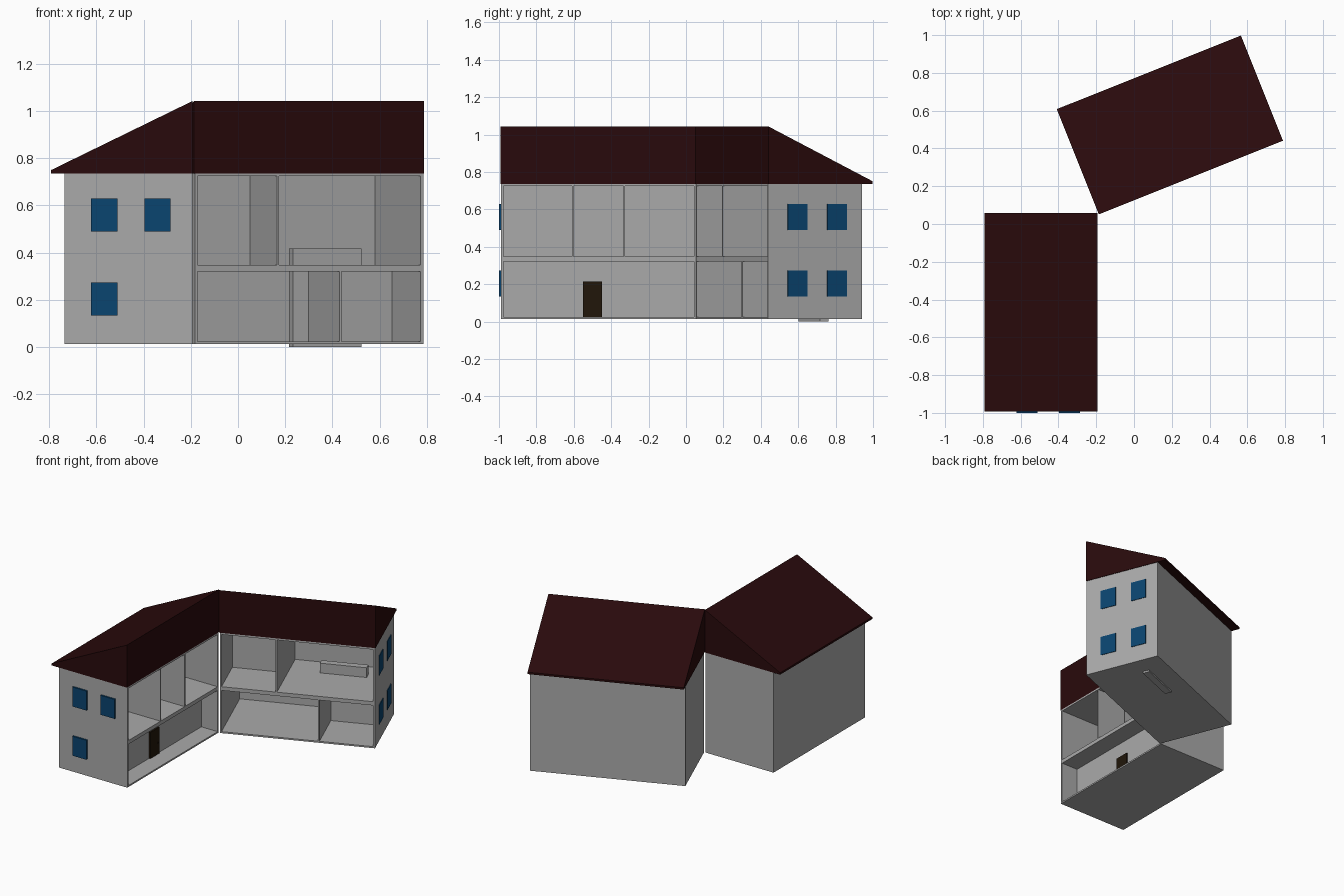
import bpy, bmesh, math
from mathutils import Vector

if "Cube" in bpy.data.objects:
    bpy.data.objects.remove(bpy.data.objects["Cube"])


def material(name, rgb):
    m = bpy.data.materials.new(name)
    m.diffuse_color = (*rgb, 1)
    m.use_nodes = True
    m.node_tree.nodes["Principled BSDF"].inputs["Base Color"].default_value = m.diffuse_color
    return m


GREY = material("wall_grey", (0.4, 0.4, 0.4))
RED = material("roof_red", (0.022, 0.003, 0.0035))
BLUE = material("window_blue", (0.003, 0.058, 0.16))
BROWN = material("door_brown", (0.015, 0.008, 0.003))

LEN = 1.05                   # wing length (u)
Z0, Z1 = 0.013, 0.736        # base and wall top
FLOOR, MID0, MID1, CEIL = 0.024, 0.321, 0.348, 0.724


class Wing:
    """Half house: u runs along the open side from the hinge, v goes into the rooms."""

    def __init__(self, name, hinge, u_dir, v_dir, depth):
        self.name, self.h, self.depth = name, Vector(hinge), depth
        self.u, self.v = Vector(u_dir), Vector(v_dir)

    def prism(self, part, u0, u1, profile, mat=GREY):
        # (v, z) profile extruded along u
        bm = bmesh.new()
        rings = []
        for u in (u0, u1):
            ring = []
            for v, z in profile:
                p = self.h + self.u * u + self.v * v
                ring.append(bm.verts.new((p.x, p.y, z)))
            rings.append(ring)
        a, b = rings
        n = len(a)
        bm.faces.new(a)
        bm.faces.new(b[::-1])
        for i in range(n):
            j = (i + 1) % n
            bm.faces.new((a[i], b[i], b[j], a[j]))
        bmesh.ops.recalc_face_normals(bm, faces=bm.faces)
        me = bpy.data.meshes.new(f"{self.name}_{part}")
        bm.to_mesh(me)
        bm.free()
        ob = bpy.data.objects.new(me.name, me)
        bpy.context.collection.objects.link(ob)
        me.materials.append(mat)
        return ob

    def box(self, part, u, v, z, mat=GREY):
        prof = [(v[0], z[0]), (v[1], z[0]), (v[1], z[1]), (v[0], z[1])]
        return self.prism(part, u[0], u[1], prof, mat)

    def shell(self):
        t, d = 0.012, self.depth
        a, b = 0.004, LEN - 0.004
        self.box("hinge_end_wall", (a, a + t), (0, d), (Z0, Z1))
        self.box("outer_end_wall", (b - t, b), (0, d), (Z0, Z1))
        self.box("back_wall", (a + t, b - t), (d - 0.02, d), (Z0, Z1))
        for part, z in (("ground_floor", (Z0, FLOOR)), ("upper_floor", (MID0, MID1)),
                        ("ceiling", (CEIL, Z1))):
            self.box(part, (a + t, b - t), (0, d - 0.02), z)
        # lean-to roof with its tall side over the open rooms
        self.prism("roof", 0, LEN, [(0, Z1), (0.6, Z1), (0.6, 0.75), (0, 1.043)], RED)

    def windows(self, spots, out):
        for v, z in spots:
            self.box("window", (LEN - 0.006, LEN + out),
                     (v, v + 0.112), (z, z + 0.14), BLUE)


LOW, HIGH = 0.134, 0.489
UP, DOWN = (MID1, CEIL), (FLOOR, MID0)

# Left wing, running towards the front
left = Wing("left", (-0.192, 0.058), (0, -1), (-1, 0), 0.544)
left.shell()
left.windows([(0.318, HIGH), (0.093, HIGH), (0.318, LOW)], 0.008)
for u in (0.663, 0.388):
    left.box("upper_partition", (u - 0.004, u + 0.004), (0, 0.524), UP)
left.box("lower_inner_wall", (0.016, LEN - 0.016), (0.13, 0.142), DOWN)
left.box("door", (0.508, 0.61), (0.12, 0.13), (FLOOR, 0.213), BROWN)
left.box("door_knob", (0.524, 0.532), (0.113, 0.12), (0.105, 0.113), BROWN)

# Right wing, swung open on the hinge
ang = math.radians(21.8)
c, s = math.cos(ang), math.sin(ang)
right = Wing("right", (-0.186, 0.051), (c, s), (-s, c), 0.541)
right.shell()
right.windows([(v, z) for v in (0.112, 0.34) for z in (LOW, HIGH)], 0.0)
right.box("upper_partition", (0.379, 0.388), (0, 0.521), UP)
right.box("upper_left_inner_wall", (0.016, 0.379), (0.308, 0.318), UP)
right.box("lower_partition", (0.664, 0.673), (0, 0.355), DOWN)
right.box("lower_right_inner_wall", (0.673, LEN - 0.016), (0.33, 0.342), DOWN)
# narrow stair block passing through both floors
right.box("stair_block", (0.593, 0.907), (0.355, 0.402), (0, 0.418))
